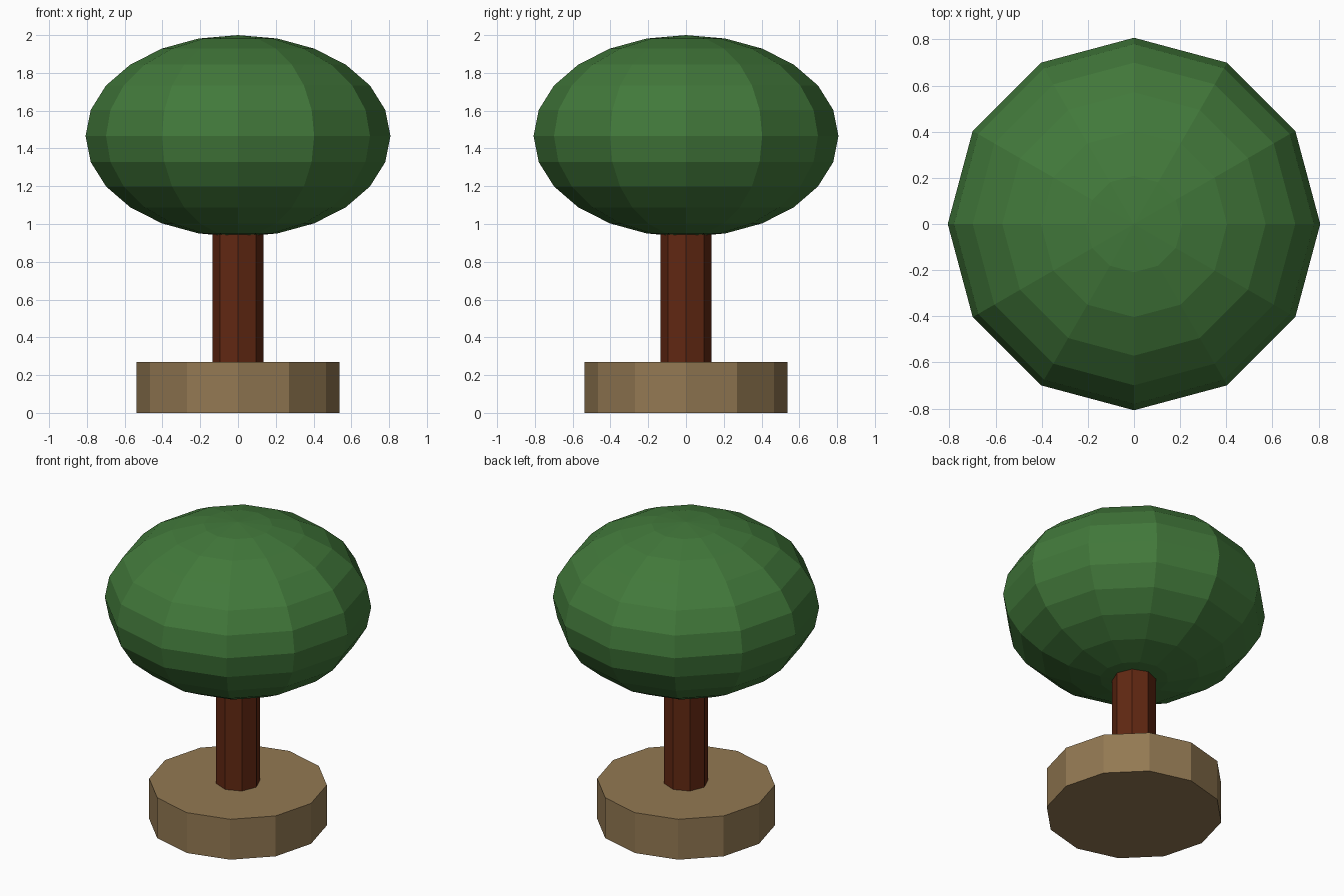
import bpy

if "Cube" in bpy.data.objects:
    bpy.data.objects.remove(bpy.data.objects["Cube"])


def finish(name, color):
    obj = bpy.context.object
    obj.name = name
    mat = bpy.data.materials.new(name + "_colour")
    mat.diffuse_color = (*color, 1)
    mat.use_nodes = True
    mat.node_tree.nodes["Principled BSDF"].inputs["Base Color"].default_value = mat.diffuse_color
    obj.data.materials.append(mat)
    bpy.ops.object.shade_flat()
    return obj


def post(name, sides, radius, z0, z1, color):
    bpy.ops.mesh.primitive_cylinder_add(
        vertices=sides, radius=radius, depth=z1 - z0, location=(0, 0, (z0 + z1) / 2))
    return finish(name, color)


# Round planter base and octagonal trunk running up into the crown
post("base", 12, 0.538, 0, 0.269, (0.29, 0.19, 0.085))
post("trunk", 8, 0.1345, 0.269, 1.07, (0.12, 0.021, 0.006))

# Flattened, faceted crown
bpy.ops.mesh.primitive_uv_sphere_add(
    segments=12, ring_count=12, radius=0.807, location=(0, 0, 1.466))
crown = finish("crown", (0.054, 0.19, 0.043))
crown.scale.z = 0.534 / 0.807
